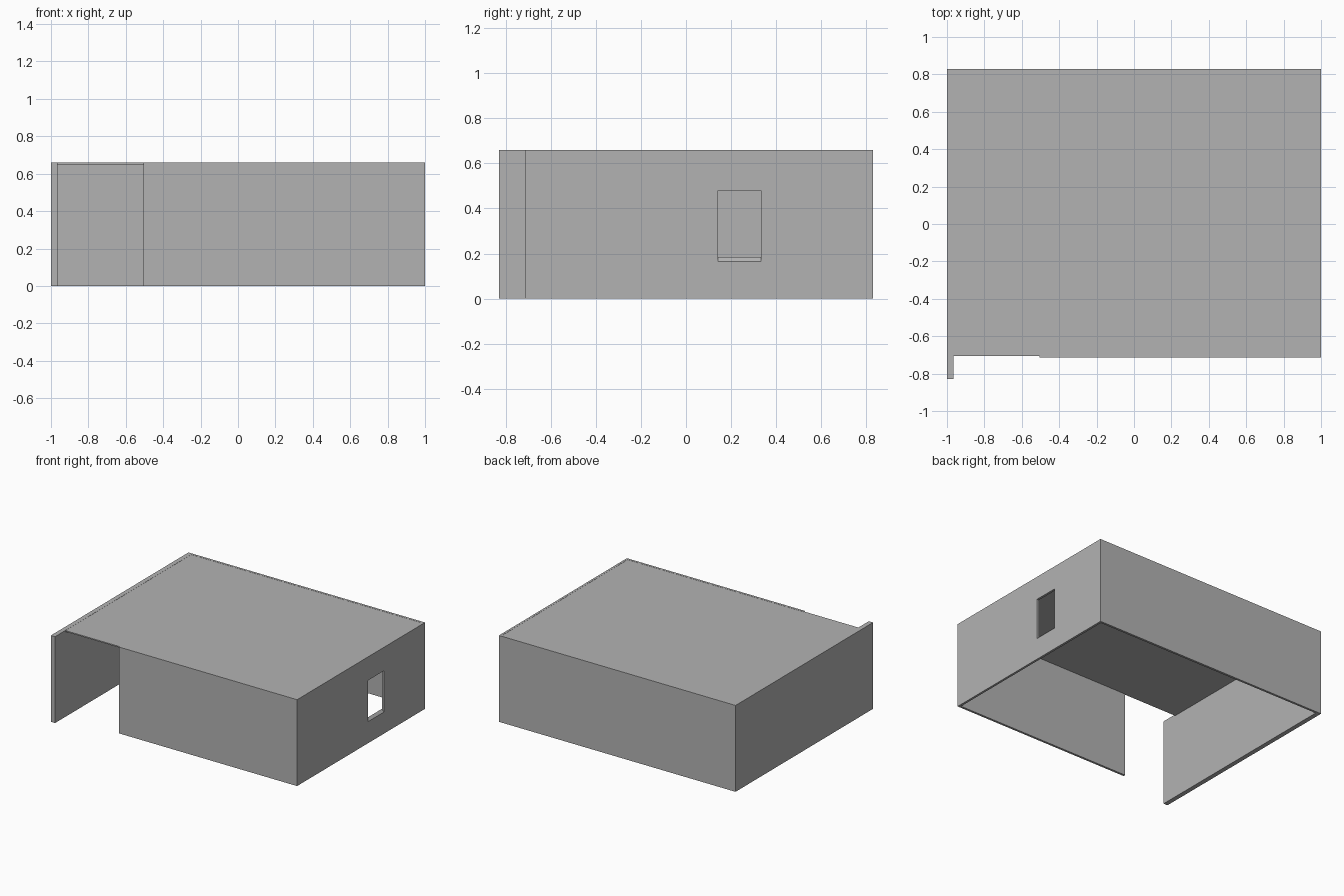
import bpy
import bmesh

cube = bpy.data.objects.get("Cube")
if cube:
    bpy.data.objects.remove(cube, do_unlink=True)

grey = bpy.data.materials.new("plain_grey")
grey.use_nodes = True
GREY = (0.45, 0.45, 0.45, 1)
grey.diffuse_color = GREY
grey.node_tree.nodes["Principled BSDF"].inputs["Base Color"].default_value = GREY

X, Y, H = 1.0, 0.83, 0.66   # half width, half depth, height
FRONT = -0.715              # outer face of the front wall
T, T_LEFT = 0.017, 0.035    # wall thicknesses


def finish(name, bm):
    bmesh.ops.recalc_face_normals(bm, faces=bm.faces)
    mesh = bpy.data.meshes.new(name)
    bm.to_mesh(mesh)
    bm.free()
    mesh.materials.append(grey)
    obj = bpy.data.objects.new(name, mesh)
    bpy.context.collection.objects.link(obj)
    return obj


def box(name, x, y, z):
    bm = bmesh.new()
    bmesh.ops.create_cube(bm, size=1)
    for v in bm.verts:
        v.co = [lo + (c + 0.5) * (hi - lo) for c, (lo, hi) in zip(v.co, (x, y, z))]
    return finish(name, bm)


# Walls: the left end of the front is an open doorway
box("door_side_wall", (-X, -X + T_LEFT), (-Y, Y), (0, H))
box("back_wall", (-X + T_LEFT, X - T), (Y - T, Y), (0, H))
box("front_wall", (-0.505, X - T), (FRONT, FRONT + T), (0, H))
window_wall = box("window_wall", (X - T, X), (FRONT, Y), (0, H))

# Flat roof set between the walls
box("roof", (-X + T_LEFT, X - T), (FRONT + 0.01, Y - T), (H - 0.01, H - 0.001))

# Window opening with a sill that slopes down to the outside
cutter = box("window_cutter", (X - T, X), (0.143, 0.333), (0.165, 0.48))
for v in cutter.data.vertices:
    if v.co.x < X - T / 2:
        if v.co.z < 0.3:
            v.co.z = 0.205
        v.co.x -= T
    else:
        if v.co.z < 0.3:
            v.co.z = 0.145
        v.co.x += T
cutter.hide_render = True
cutter.hide_viewport = True
cut = window_wall.modifiers.new("window", "BOOLEAN")
cut.operation = "DIFFERENCE"
cut.solver = "EXACT"
cut.object = cutter
